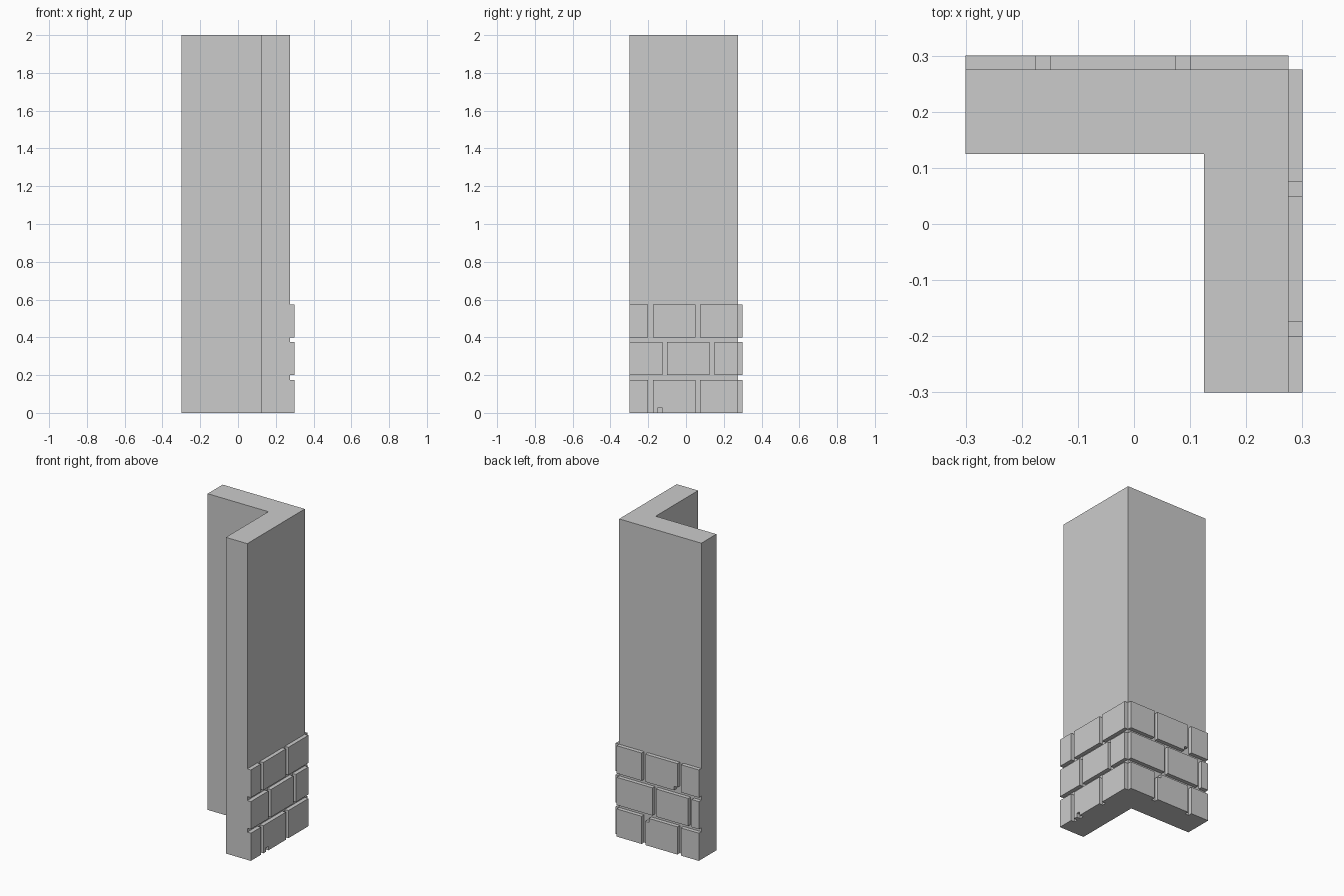
import bpy, bmesh
from mathutils import Vector

if "Cube" in bpy.data.objects:
    bpy.data.objects.remove(bpy.data.objects["Cube"])


def prism(name, pts, push):
    """Extrude a closed planar outline along the vector push."""
    bm = bmesh.new()
    face = bm.faces.new([bm.verts.new(p) for p in pts])
    res = bmesh.ops.extrude_face_region(bm, geom=[face], use_keep_orig=True)
    moved = [g for g in res["geom"] if isinstance(g, bmesh.types.BMVert)]
    bmesh.ops.translate(bm, verts=moved, vec=Vector(push))
    bmesh.ops.recalc_face_normals(bm, faces=bm.faces)
    mesh = bpy.data.meshes.new(name)
    bm.to_mesh(mesh)
    bm.free()
    obj = bpy.data.objects.new(name, mesh)
    bpy.context.collection.objects.link(obj)
    return obj


WALL, OUT, BRICK_H, STEP = 0.275, 0.025, 0.175, 0.2
CHIP = 0.025

# L-shaped corner wall
plan = [(-0.3, 0.125), (0.125, 0.125), (0.125, -0.3),
        (WALL, -0.3), (WALL, WALL), (-0.3, WALL)]
prism("corner_wall", [(x, y, 0) for x, y in plan], (0, 0, 2))

# Brick spans along each face, alternating by course
right_even = [(-0.3, -0.2), (-0.175, 0.05), (0.075, WALL)]
right_odd = [(-0.3, -0.125), (-0.1, 0.125), (0.15, WALL)]
back_even = [(-0.3, -0.175), (-0.15, 0.075), (0.1, WALL)]
back_odd = [(-0.3, -0.25), (-0.225, 0.0), (0.025, WALL)]

# Chipped bricks: (side, course, brick) -> kind of chip
chips = {("right", 0, 1): "bottom", ("back", 2, 1): "low_corner",
         ("back", 0, 1): "high_corner"}


def outline(a, b, z0, chip):
    z1 = z0 + BRICK_H
    low_left, low_right = [(a, z0)], [(b, z0)]
    high_right, high_left = [(b, z1)], [(a, z1)]
    mid = []
    if chip == "bottom":
        s, e = a + CHIP, a + 2 * CHIP
        mid = [(s, z0), (s, z0 + CHIP), (e, z0 + CHIP), (e, z0)]
    elif chip == "low_corner":
        low_left = [(a, z0 + CHIP), (a + CHIP, z0 + CHIP), (a + CHIP, z0)]
    elif chip == "high_corner":
        high_right = [(b, z1 - CHIP), (b - CHIP, z1 - CHIP), (b - CHIP, z1)]
    return low_left + mid + low_right + high_right + high_left


# Three courses of bricks on both outer faces
for course in range(3):
    odd = course % 2
    for side, spans in (("right", right_odd if odd else right_even),
                        ("back", back_odd if odd else back_even)):
        for i, (a, b) in enumerate(spans):
            pts = outline(a, b, course * STEP, chips.get((side, course, i)))
            name = f"{side}_brick_{course + 1}_{i + 1}"
            if side == "right":
                prism(name, [(WALL, u, z) for u, z in pts], (OUT, 0, 0))
            else:
                prism(name, [(u, WALL, z) for u, z in pts], (0, OUT, 0))
